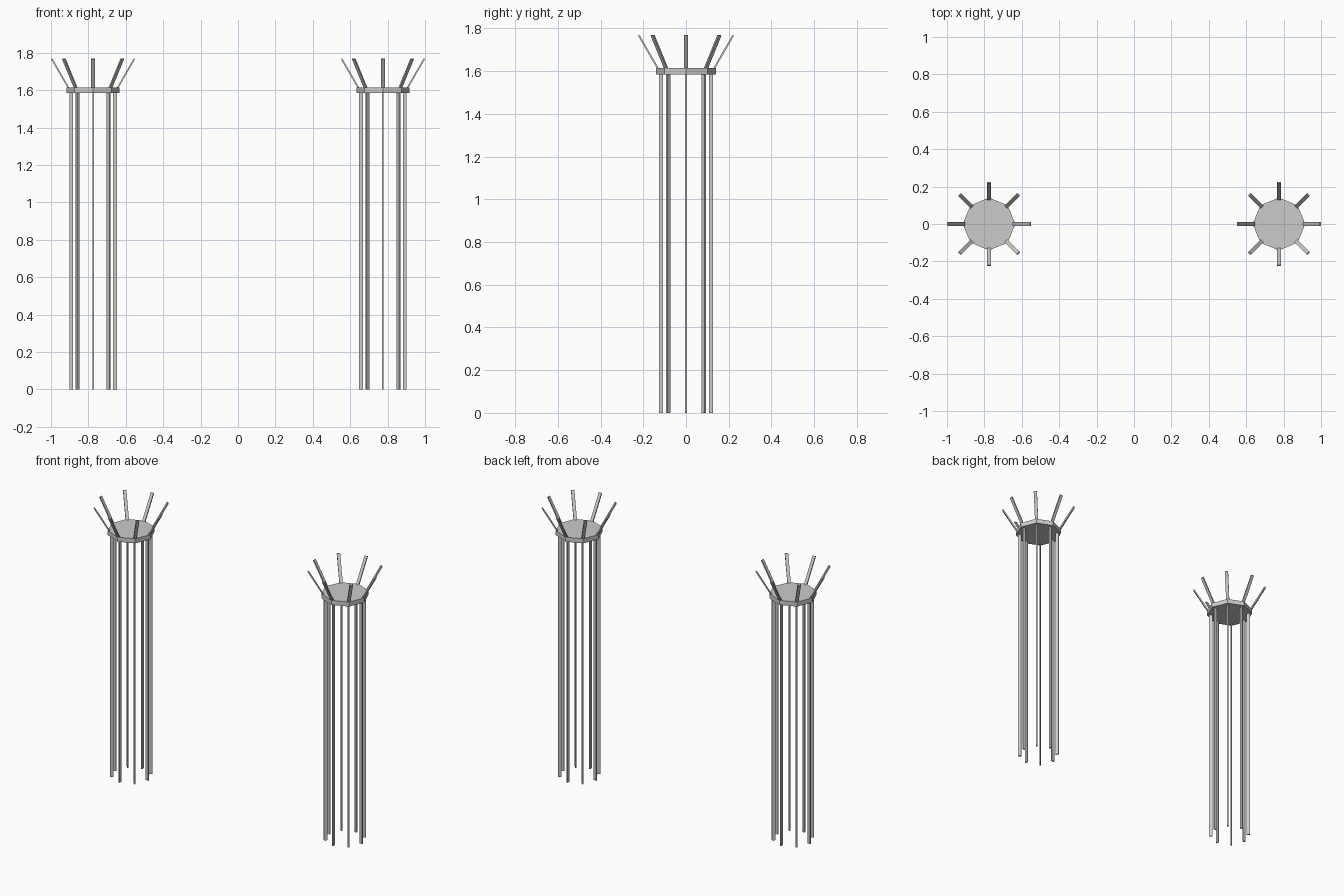
import bpy, bmesh
from math import radians
from mathutils import Matrix

if "Cube" in bpy.data.objects:
    bpy.data.objects.remove(bpy.data.objects["Cube"])

SIDES = 8


def make_object(name, bm):
    mesh = bpy.data.meshes.new(name)
    bm.to_mesh(mesh)
    bm.free()
    obj = bpy.data.objects.new(name, mesh)
    bpy.context.collection.objects.link(obj)


def box_ring(name, x, radius, z, size, tilt=0):
    """Ring of boxes; size is (radial, tangential, height), tilt leans outward."""
    bm = bmesh.new()
    for i in range(SIDES):
        m = (Matrix.Translation((x, 0, 0))
             @ Matrix.Rotation(radians(360 / SIDES * i), 4, 'Z')
             @ Matrix.Translation((radius, 0, z))
             @ Matrix.Rotation(radians(tilt), 4, 'Y')
             @ Matrix.Diagonal((*size, 1)))
        bmesh.ops.create_cube(bm, size=1, matrix=m)
    make_object(name, bm)


def plate(name, x, radius, z, thickness):
    bm = bmesh.new()
    m = Matrix.Translation((x, 0, z)) @ Matrix.Rotation(0, 4, 'Z')
    bmesh.ops.create_cone(bm, cap_ends=True, segments=SIDES, radius1=radius,
                          radius2=radius, depth=thickness, matrix=m)
    make_object(name, bm)


for side, x in (("left", -0.775), ("right", 0.775)):
    # slim vertical posts
    box_ring(side + "_posts", x, 0.117, 0.8, (0.02, 0.008, 1.6))
    # octagonal plate on top of the posts
    plate(side + "_plate", x, 0.141, 1.6, 0.03)
    # crown of flat prongs leaning outward
    box_ring(side + "_prongs", x, 0.1715, 1.682, (0.008, 0.02, 0.2), 30)
